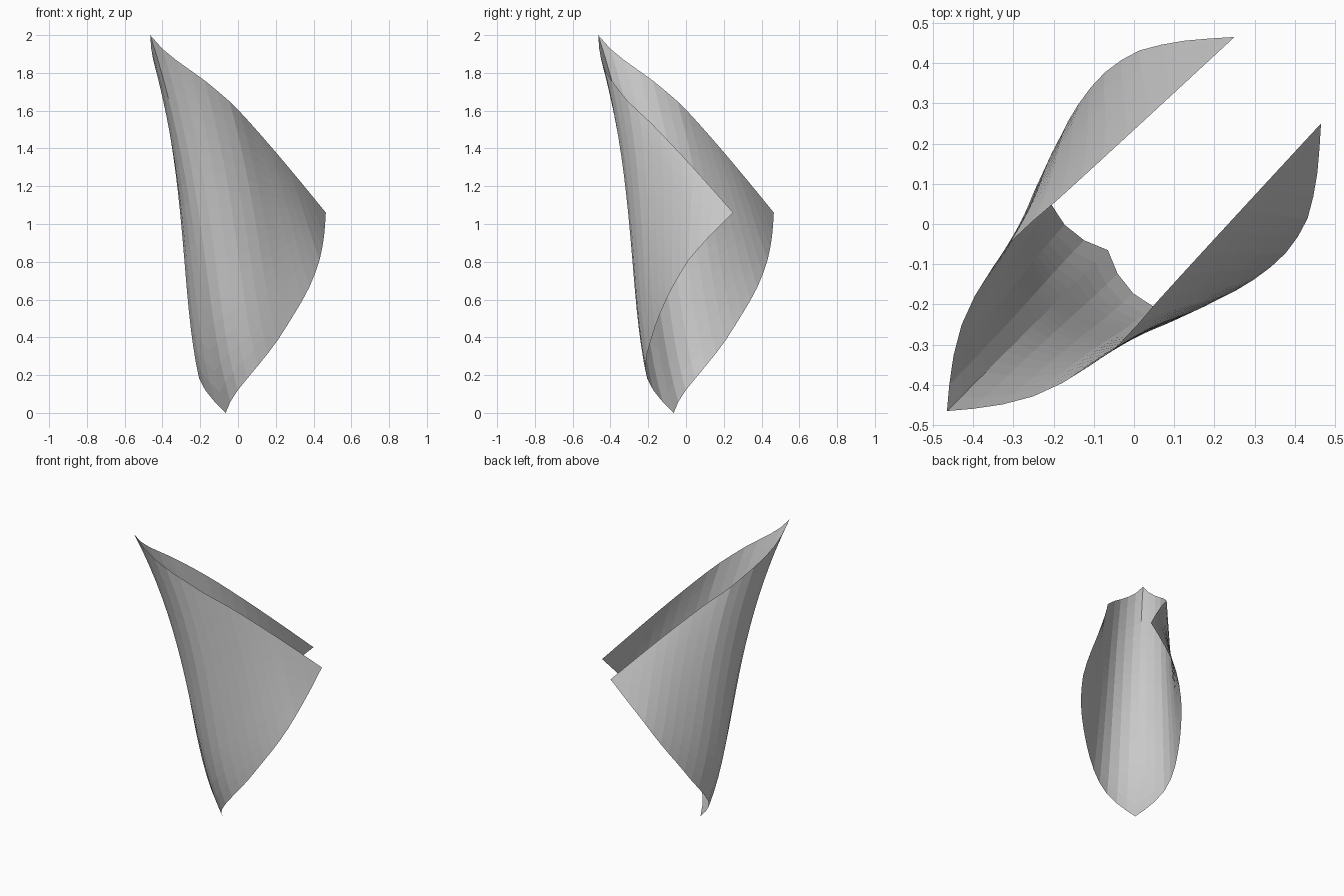
import bpy, bmesh
from mathutils import Vector

if "Cube" in bpy.data.objects:
    bpy.data.objects.remove(bpy.data.objects["Cube"])

N, M = 16, 18   # strips per side, divisions along each strip

# Right-hand rims of the rolled square sheet, from the spine to the side corner
UPPER = [(-.465, -.465, 2), (-.415, -.461, 1.943), (-.37, -.455, 1.9), (-.285, -.44, 1.837),
         (-.2, -.407, 1.778), (-.13, -.365, 1.722), (-.04, -.303, 1.645),
         (.06, -.19, 1.54), (.2, -.037, 1.38), (.33, .104, 1.225), (.465, .25, 1.06)]
LOWER = [(-.065, -.065, 0), (-.04, -.125, .06), (-.005, -.17, .115), (.06, -.21, .195),
         (.13, -.212, .28), (.2, -.19, .37), (.28, -.15, .495), (.36, -.09, .63),
         (.405, -.035, .73), (.432, .015, .81), (.455, .12, .93), (.465, .25, 1.06)]


def resample(points, count):
    """Smooth curve through the points, sampled at equal arc lengths."""
    p = [Vector(q) for q in points]
    p = [2 * p[0] - p[1]] + p + [2 * p[-1] - p[-2]]
    fine = []
    for a, b, c, d in zip(p, p[1:], p[2:], p[3:]):
        for k in range(12):
            t = k / 12
            fine.append(.5 * (2 * b + (c - a) * t + (2 * a - 5 * b + 4 * c - d) * t * t
                              + (3 * b - a - 3 * c + d) * t ** 3))
    fine.append(p[-2])
    dist = [0]
    for a, b in zip(fine, fine[1:]):
        dist.append(dist[-1] + (b - a).length)
    out, i = [], 0
    for k in range(count + 1):
        target = dist[-1] * k / count
        while i < len(fine) - 2 and dist[i + 1] < target:
            i += 1
        f = (target - dist[i]) / (dist[i + 1] - dist[i])
        out.append(fine[i].lerp(fine[i + 1], f))
    return out


# Curled sheet: strips between the rims, gently S-curved, mirrored across x = y
upper, lower = resample(UPPER, N), resample(LOWER, N)
bm = bmesh.new()
rows = []
for j in range(-N, N + 1):
    s = abs(j)
    row = []
    for k in range(M + 1):
        t = k / M
        v = upper[s].lerp(lower[s], t)
        bow = (.26 * t * (1 - t) ** 2 - .22 * t ** 4 * (1 - t)) * (1 - s / N) ** 2
        v += Vector((bow, bow, 0))
        if j < 0:
            v.x, v.y = v.y, v.x
        row.append(bm.verts.new(v))
    rows.append(row)
for a, b in zip(rows, rows[1:]):
    for k in range(M):
        bm.faces.new((a[k], a[k + 1], b[k + 1], b[k]))
bmesh.ops.remove_doubles(bm, verts=bm.verts, dist=1e-5)
bmesh.ops.recalc_face_normals(bm, faces=bm.faces)
mesh = bpy.data.meshes.new("curled_sheet")
bm.to_mesh(mesh)
bm.free()
bpy.context.collection.objects.link(bpy.data.objects.new("curled_sheet", mesh))
